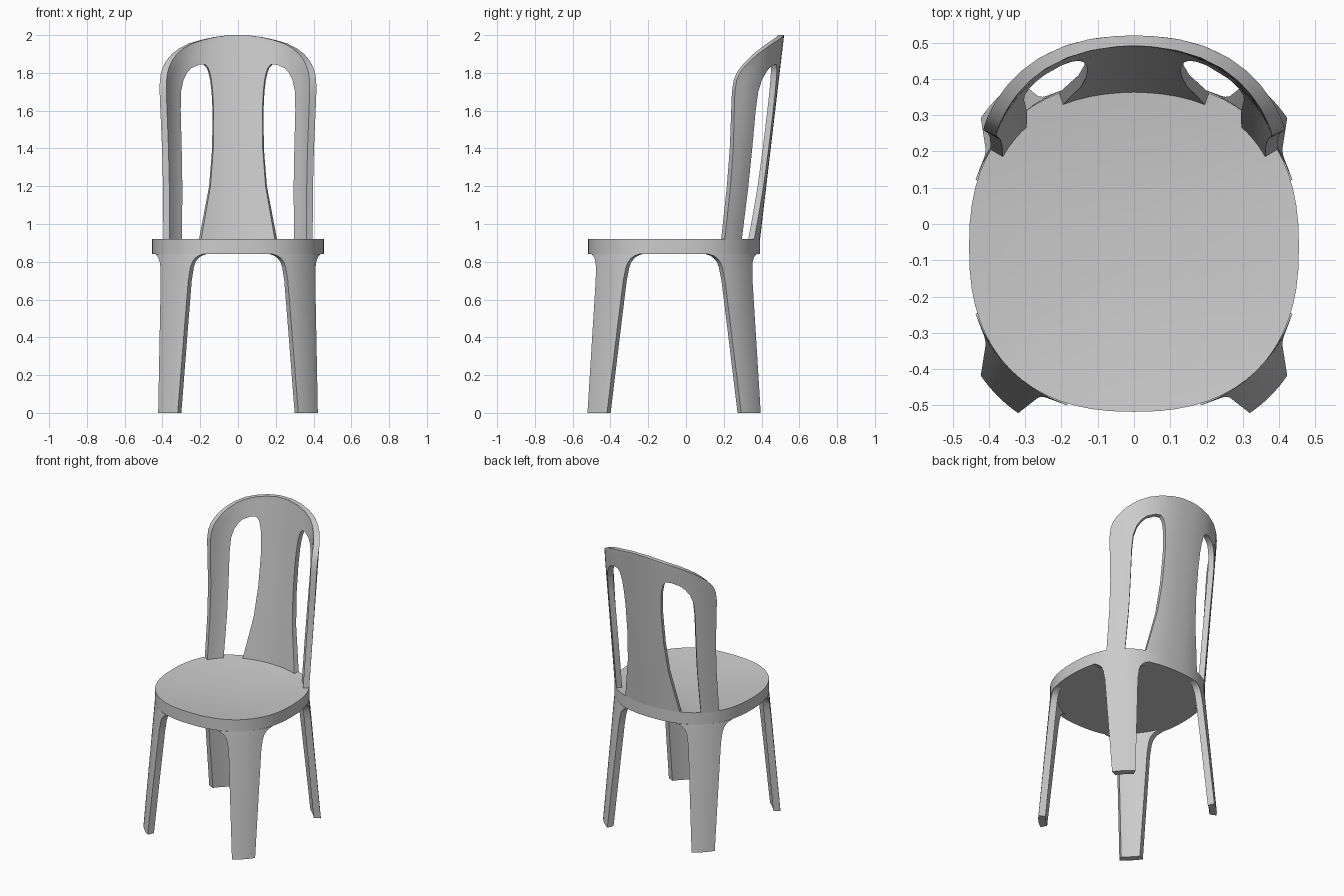
import bpy, bmesh, math

cube = bpy.data.objects.get("Cube")
if cube:
    bpy.data.objects.remove(cube)

R = 0.455          # half size of the rounded-square seat
N = 2.38           # squareness of its outline
CY = -0.063        # seat centre along y
RIM_LOW, RIM_TOP = 0.84, 0.92

plastic = bpy.data.materials.new("light_grey_plastic")
plastic.use_nodes = True
grey = (0.6, 0.6, 0.6, 1)
plastic.diffuse_color = grey
plastic.node_tree.nodes["Principled BSDF"].inputs["Base Color"].default_value = grey


def finish(name, bm, angle=40):
    bmesh.ops.recalc_face_normals(bm, faces=bm.faces)
    mesh = bpy.data.meshes.new(name)
    bm.to_mesh(mesh)
    bm.free()
    mesh.materials.append(plastic)
    obj = bpy.data.objects.new(name, mesh)
    bpy.context.collection.objects.link(obj)
    bpy.ops.object.select_all(action='DESELECT')
    obj.select_set(True)
    bpy.context.view_layer.objects.active = obj
    bpy.ops.object.shade_smooth_by_angle(angle=math.radians(angle))
    return obj


def bridge(bm, a, b):
    for i in range(len(a)):
        j = (i + 1) % len(a)
        bm.faces.new((a[i], a[j], b[j], b[i]))


def loft(bm, rings):
    loops = [[bm.verts.new(p) for p in ring] for ring in rings]
    for a, b in zip(loops, loops[1:]):
        bridge(bm, a, b)
    bm.faces.new(loops[0])
    bm.faces.new(loops[-1])


def power(v, e):
    return math.copysign(abs(v) ** e, v)


def outline(scale, z, count=64):
    ring = []
    for i in range(count):
        a = math.tau * i / count
        ring.append((scale * R * power(math.cos(a), 2 / N),
                     CY + scale * R * power(math.sin(a), 2 / N), z))
    return ring


def lerp_table(table, z):
    for (z0, *a), (z1, *b) in zip(table, table[1:]):
        if z <= z1:
            f = (z - z0) / (z1 - z0)
            return [p + (q - p) * f for p, q in zip(a, b)]
    return table[-1][1:]


# Seat: rounded slab with a shallow dish on top
bm = bmesh.new()
dish = [outline(s, RIM_TOP - 0.03 * (1 - s * s)) for s in (0.97, 0.85, 0.7, 0.5, 0.3, 0.1)]
loft(bm, [outline(1, RIM_LOW), outline(1, RIM_TOP)] + dish)
finish("seat", bm)


# Legs: curved strips that flare into the seat rim
LEG = [(0, 0.073), (0.4, 0.09), (0.7, 0.103), (0.77, 0.112), (0.8, 0.122),
       (0.82, 0.138), (0.832, 0.155), (RIM_LOW, 0.178)]


def leg_ring(z, w, sx, sy):
    drop = 1 - z / RIM_LOW
    radius = 0.481 + 0.076 * drop
    steps = [i / 4 - 1 for i in range(9)]
    section = [(t * w, 0) for t in steps] + [(t * (w - 0.015), 0.045) for t in reversed(steps)]
    ring = []
    for side, depth in section:
        r = radius - 1.3 * side * side - depth
        x = (r + side) / math.sqrt(2) - 0.018 * drop
        y = (r - side) / math.sqrt(2) + 0.018 * drop
        ring.append((sx * x, CY + sy * y, z))
    return ring


for depth_name, sy in (("front", -1), ("back", 1)):
    for side_name, sx in (("left", 1), ("right", -1)):
        bm = bmesh.new()
        loft(bm, [leg_ring(z, w, sx, sy) for z, w in LEG])
        finish(f"{depth_name}_{side_name}_leg", bm)


# Backrest: leaning shell with two tall openings.
# Each row: height, half width of splat, inner edge of frame, outer edge of frame
ROWS = [(0.9, 0.21, 0.32, 0.395), (1.2, 0.153, 0.318, 0.397), (1.4, 0.137, 0.322, 0.402),
        (1.6, 0.135, 0.328, 0.411), (1.7, 0.14, 0.326, 0.415), (1.76, 0.147, 0.312, 0.414),
        (1.8, 0.156, 0.29, 0.408), (1.825, 0.165, 0.265, 0.4), (1.845, 0.183, 0.215, 0.391),
        (1.87, 0.175, 0.21, 0.376), (1.9, 0.16, 0.2, 0.35), (1.93, 0.14, 0.18, 0.311),
        (1.955, 0.12, 0.15, 0.262), (1.975, 0.09, 0.12, 0.195), (1.99, 0.06, 0.08, 0.125),
        (2.0, 0.02, 0.03, 0.05)]
HOLE_TOP = 1.845


def shell_pair(x, z):
    # Outer point on the seat outline, and its partner across the thickness
    q = abs(x) / R
    y = R * (1 - q ** N) ** (1 / N)
    nx, ny = power(x / R, N - 1), (y / R) ** (N - 1)
    size = math.hypot(nx, ny)
    thick = 0.028 + 0.012 * q
    base = CY + y + 0.118 * (z - RIM_TOP)
    return (x, base, z), (x - nx / size * thick, base - ny / size * thick, z)


bm = bmesh.new()
heights = sorted({r[0] for r in ROWS} | {1.05, 1.3, 1.5})
SPLAT, GAP, FRAME = 5, 2, 4
outer, inner = [], []
for z in heights:
    splat, hole, edge = lerp_table(ROWS, z)
    half = [splat * i / SPLAT for i in range(1, SPLAT + 1)]
    half += [splat + (hole - splat) * i / GAP for i in range(1, GAP + 1)]
    half += [hole + (edge - hole) * i / FRAME for i in range(1, FRAME + 1)]
    pairs = [shell_pair(x, z) for x in [-x for x in reversed(half)] + [0] + half]
    outer.append([bm.verts.new(p[0]) for p in pairs])
    inner.append([bm.verts.new(p[1]) for p in pairs])

cols = len(outer[0]) - 1
mid = cols // 2


def is_solid(r, c):
    if not (0 <= r < len(heights) - 1 and 0 <= c < cols):
        return False
    from_mid = c - mid if c >= mid else mid - 1 - c
    return heights[r] >= HOLE_TOP or not SPLAT <= from_mid < SPLAT + GAP


for r in range(len(heights) - 1):
    for c in range(cols):
        if not is_solid(r, c):
            continue
        corners = [(r, c), (r, c + 1), (r + 1, c + 1), (r + 1, c)]
        around = [(r - 1, c), (r, c + 1), (r + 1, c), (r, c - 1)]
        bm.faces.new([outer[i][j] for i, j in corners])
        bm.faces.new([inner[i][j] for i, j in reversed(corners)])
        # Close the thickness wherever the neighbour is open
        for k, cell in enumerate(around):
            if not is_solid(*cell):
                (i, j), (m, n) = corners[k], corners[(k + 1) % 4]
                bm.faces.new((outer[i][j], inner[i][j], inner[m][n], outer[m][n]))
loose = [v for v in bm.verts if not v.link_faces]
bmesh.ops.delete(bm, geom=loose, context='VERTS')
finish("backrest", bm)
